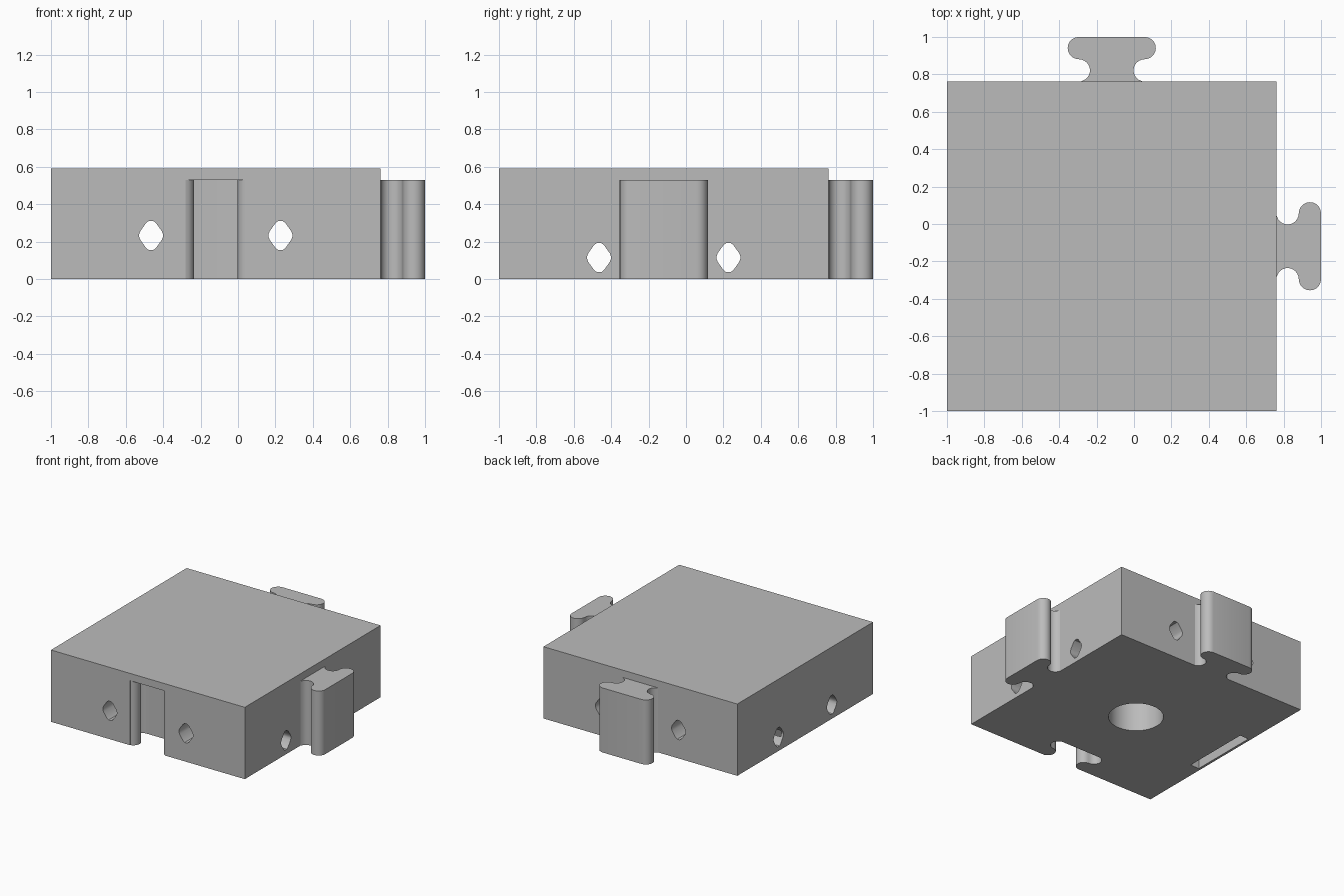
import bpy, bmesh
from math import cos, sin, pi, radians
from mathutils import Matrix

LOW, HIGH = -1.0, 0.762          # body extent in x and y
MID = (LOW + HIGH) / 2
TALL, INNER = 0.59, 0.53         # body height, connector height

if "Cube" in bpy.data.objects:
    bpy.data.objects.remove(bpy.data.objects["Cube"], do_unlink=True)

grey = bpy.data.materials.new("plain_grey")
grey.use_nodes = True
grey.diffuse_color = (0.5, 0.5, 0.5, 1)
grey.node_tree.nodes["Principled BSDF"].inputs["Base Color"].default_value = (0.5, 0.5, 0.5, 1)


def prism(name, points, depth, matrix):
    """Extrude a closed profile along its local z axis."""
    bm = bmesh.new()
    face = bm.faces.new([bm.verts.new((x, y, 0)) for x, y in points])
    out = bmesh.ops.extrude_face_region(bm, geom=[face])
    moved = [v for v in out["geom"] if isinstance(v, bmesh.types.BMVert)]
    bmesh.ops.translate(bm, verts=moved, vec=(0, 0, depth))
    bmesh.ops.transform(bm, matrix=matrix, verts=bm.verts)
    bmesh.ops.recalc_face_normals(bm, faces=bm.faces)
    mesh = bpy.data.meshes.new(name)
    bm.to_mesh(mesh)
    bm.free()
    mesh.materials.append(grey)
    obj = bpy.data.objects.new(name, mesh)
    bpy.context.collection.objects.link(obj)
    return obj


def rect(x0, x1, y0, y1):
    return [(x0, y0), (x1, y0), (x1, y1), (x0, y1)]


def arc(cx, cy, r, start, end, steps=10):
    angles = [radians(start + (end - start) * i / steps) for i in range(steps + 1)]
    return [(cx + r * cos(a), cy + r * sin(a)) for a in angles]


def mirrored(half):
    return half + [(-x, y) for x, y in reversed(half)]


def connector(root):
    """T-shaped interlocking outline with a curved neck and rounded head."""
    r, u = 0.0595, 0.176
    neck = arc(u, r, r, 255, 90)
    head = arc(u, 3 * r, r, -90, 90)
    return mirrored([(neck[0][0], root)] + neck + head[1:])


def activate(obj):
    bpy.ops.object.select_all(action="DESELECT")
    obj.select_set(True)
    bpy.context.view_layer.objects.active = obj


def cut(target, cutter):
    mod = target.modifiers.new("cut", "BOOLEAN")
    mod.operation, mod.solver, mod.object = "DIFFERENCE", "EXACT", cutter
    activate(target)
    bpy.ops.object.modifier_apply(modifier=mod.name)
    bpy.data.objects.remove(cutter, do_unlink=True)


def at(x, y, z=0.0):
    return Matrix.Translation((x, y, z))


# Square body
body = prism("body", rect(LOW, HIGH, LOW, HIGH), TALL, Matrix())

# Front socket, magnet slot behind the right wall, round well underneath
cut(body, prism("socket_cutter", connector(-0.02), INNER + 0.1, at(MID, LOW, -0.1)))
cut(body, prism("slot_cutter", rect(-0.98, -0.90, MID - 0.29, MID + 0.29), INNER + 0.1, at(0, 0, -0.1)))
circle = arc(0, 0, 0.207, 0, 360, 48)[:-1]
cut(body, prism("well_cutter", circle, INNER + 0.1, at(MID, MID, -0.1)))

# Rounded diamond pin holes running through both ways
quarter = [(0.064, 0.006), (0.057, 0.024), (0.027, 0.066), (0.012, 0.078)]
diamond = mirrored([(x, -y) for x, y in reversed(quarter)] + quarter)
upright = Matrix.Rotation(pi / 2, 4, "X")
sideways = Matrix.Rotation(pi / 2, 4, "Z") @ upright
for offset in (-0.346, 0.346):
    cut(body, prism("pin_cutter", diamond, 2.2, at(MID + offset, 1.1, 0.233) @ upright))
    cut(body, prism("pin_cutter", diamond, 2.2, at(-1.1, MID + offset, 0.115) @ sideways))

# Interlocking tabs on the back and left sides
back_tab = prism("back_tab", connector(-0.004), INNER, at(MID, HIGH))
left_tab = prism("left_tab", connector(-0.004), INNER, at(HIGH, MID) @ Matrix.Rotation(-pi / 2, 4, "Z"))

for part in (body, back_tab, left_tab):
    activate(part)
    bpy.ops.object.shade_smooth_by_angle(angle=radians(35))
